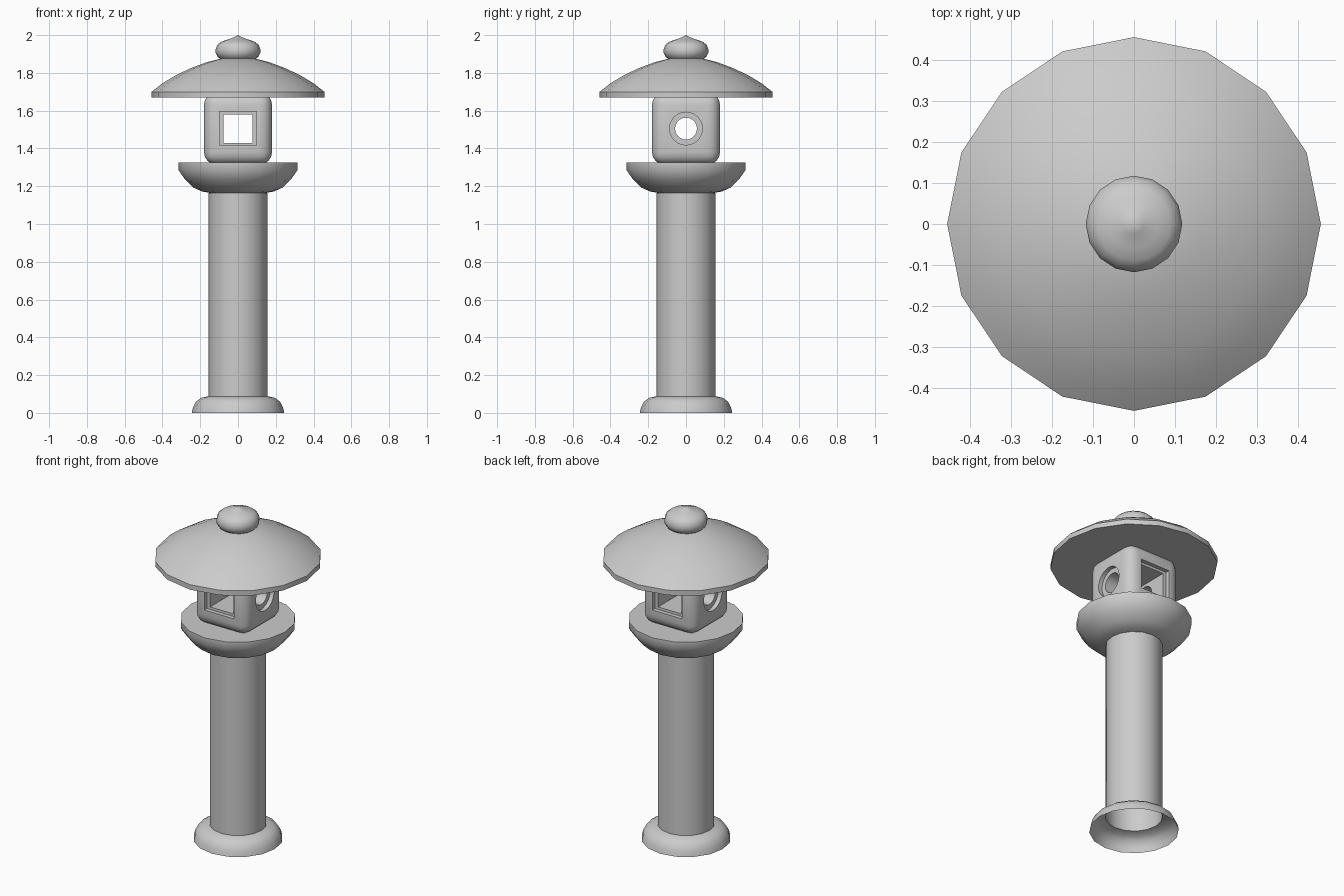
import bpy, bmesh, math

if "Cube" in bpy.data.objects:
    bpy.data.objects.remove(bpy.data.objects["Cube"])

SIDES = 16


def smooth(ob, angle=35):
    bpy.ops.object.select_all(action='DESELECT')
    ob.select_set(True)
    bpy.context.view_layer.objects.active = ob
    bpy.ops.object.shade_smooth_by_angle(angle=math.radians(angle))


def lathe(name, profile, angle=35):
    """Spin (radius, z) points around the z axis."""
    bm = bmesh.new()
    verts = [bm.verts.new((r, 0, z)) for r, z in profile]
    edges = [bm.edges.new(pair) for pair in zip(verts, verts[1:])]
    bmesh.ops.spin(bm, geom=verts + edges, axis=(0, 0, 1), cent=(0, 0, 0),
                   angle=math.tau, steps=SIDES, use_duplicate=False)
    bmesh.ops.remove_doubles(bm, verts=bm.verts, dist=1e-4)
    bmesh.ops.recalc_face_normals(bm, faces=bm.faces)
    mesh = bpy.data.meshes.new(name)
    bm.to_mesh(mesh)
    bm.free()
    ob = bpy.data.objects.new(name, mesh)
    bpy.context.collection.objects.link(ob)
    smooth(ob, angle)
    return ob


def box(name, size, loc):
    bpy.ops.mesh.primitive_cube_add(size=1, location=loc)
    ob = bpy.context.object
    ob.name = name
    ob.scale = size
    bpy.ops.object.transform_apply(location=False, rotation=False, scale=True)
    return ob


def rod(name, radius, length, loc):
    bpy.ops.mesh.primitive_cylinder_add(vertices=24, radius=radius, depth=length,
                                        location=loc, rotation=(0, math.pi / 2, 0))
    bpy.context.object.name = name
    return bpy.context.object


def apply(ob, mod):
    bpy.context.view_layer.objects.active = ob
    bpy.ops.object.modifier_apply(modifier=mod.name)


def cut(ob, cutter):
    mod = ob.modifiers.new("cut", 'BOOLEAN')
    mod.operation, mod.solver, mod.object = 'DIFFERENCE', 'EXACT', cutter
    apply(ob, mod)
    bpy.data.objects.remove(cutter)


# Flared foot and column, hollow and open below
lathe("foot", [(0.245, 0), (0.238, 0.03), (0.222, 0.06), (0.195, 0.08), (0.156, 0.088)], 50)
lathe("column", [(0.156, 0.088), (0.156, 1.165)])

# Bowl-shaped platform
lathe("platform", [(0.15, 1.165), (0.19, 1.172), (0.235, 1.192), (0.28, 1.235),
                   (0.315, 1.285), (0.315, 1.325), (0, 1.325)])

# Rounded light chamber
MID = 1.505
chamber = box("light_chamber", (0.36, 0.36, 0.38), (0, 0, MID))
bevel = chamber.modifiers.new("round", 'BEVEL')
bevel.width, bevel.segments = 0.065, 4
apply(chamber, bevel)

# Square windows front and back, round windows on the sides, each with a stepped frame
STEP = 0.155
cut(chamber, box("square_tunnel", (0.154, 1, 0.15), (0, 0, MID)))
cut(chamber, rod("round_tunnel", 0.058, 1, (0, 0, MID)))
for s in (-1, 1):
    cut(chamber, box("square_recess", (0.196, 0.2, 0.18), (0, s * (STEP + 0.1), MID)))
    cut(chamber, rod("round_recess", 0.087, 0.2, (s * (STEP + 0.1), 0, MID)))
smooth(chamber, 30)

# Domed roof with a flat underside
lathe("roof", [(0, 1.67), (0.457, 1.67), (0.457, 1.70), (0.40, 1.745), (0.33, 1.787),
               (0.25, 1.825), (0.17, 1.855), (0.09, 1.876), (0, 1.88)])

# Bud-shaped finial
lathe("finial", [(0.085, 1.868), (0.108, 1.885), (0.118, 1.905), (0.118, 1.925),
                 (0.110, 1.948), (0.09, 1.964), (0.06, 1.975), (0.025, 1.987), (0, 2.0)], 50)
